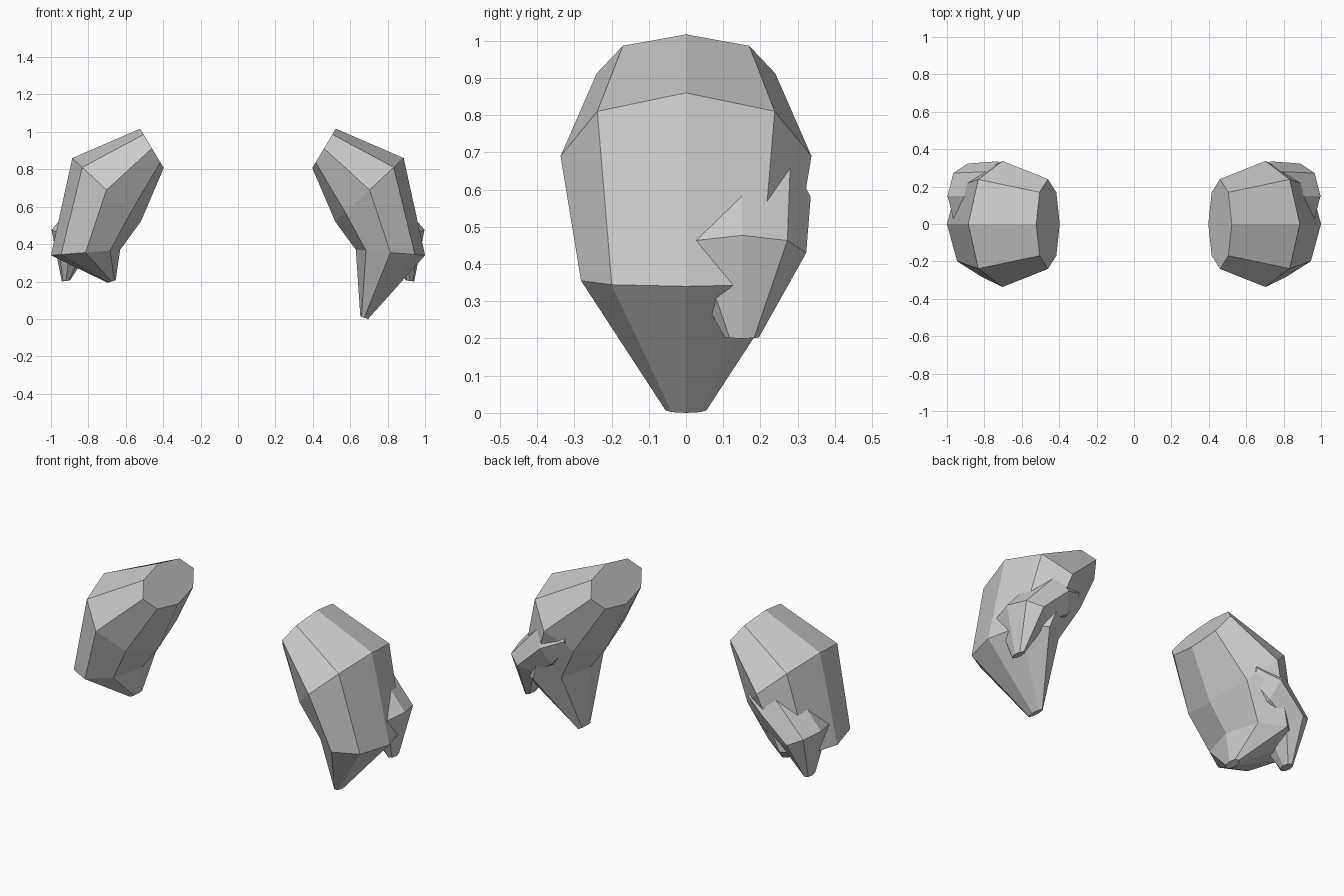
import bpy, bmesh, math

if "Cube" in bpy.data.objects:
    bpy.data.objects.remove(bpy.data.objects["Cube"])

SIDES = 8


def loft(name, rings, side, y_mid=0.0):
    """Skin a stack of tilted octagons: (centre x, centre z, tilt x, tilt z, half depth)."""
    bm = bmesh.new()
    loops = []
    for cx, cz, ux, uz, ry in rings:
        loop = []
        for i in range(SIDES):
            a = 2 * math.pi * i / SIDES
            loop.append(bm.verts.new((side * (cx + ux * math.cos(a)),
                                      y_mid + ry * math.sin(a),
                                      cz + uz * math.cos(a))))
        loops.append(loop)
    for low, high in zip(loops, loops[1:]):
        for i in range(SIDES):
            j = (i + 1) % SIDES
            bm.faces.new((low[i], low[j], high[j], high[i]))
    bm.faces.new(loops[0])
    bm.faces.new(loops[-1])
    bmesh.ops.recalc_face_normals(bm, faces=bm.faces)
    mesh = bpy.data.meshes.new(name)
    bm.to_mesh(mesh)
    bm.free()
    obj = bpy.data.objects.new(name, mesh)
    bpy.context.collection.objects.link(obj)
    return obj


# Large shell: widest ring, shoulder ring and tilted end cap
shell = [(0.815, 0.355, 0.185, -0.015, 0.282),
         (0.703, 0.690, 0.183, 0.170, 0.337),
         (0.460, 0.912, 0.063, 0.105, 0.240)]

# Small spur: the same form, smaller and leaning further inward
spur = [(0.920, 0.203, 0.022, -0.003, 0.046),
        (0.890, 0.430, 0.107, 0.047, 0.173),
        (0.730, 0.580, 0.050, 0.149, 0.185),
        (0.610, 0.633, 0.003, 0.077, 0.132)]

# Right shell has a long lower point, the left a short one
for label, side, tip_z in (("right", 1, 0.007), ("left", -1, 0.200)):
    tip = (0.675, tip_z, 0.021, -0.007, 0.055)
    loft(label + "_shell", [tip] + shell, side)
    loft(label + "_spur", spur, side, 0.15)
